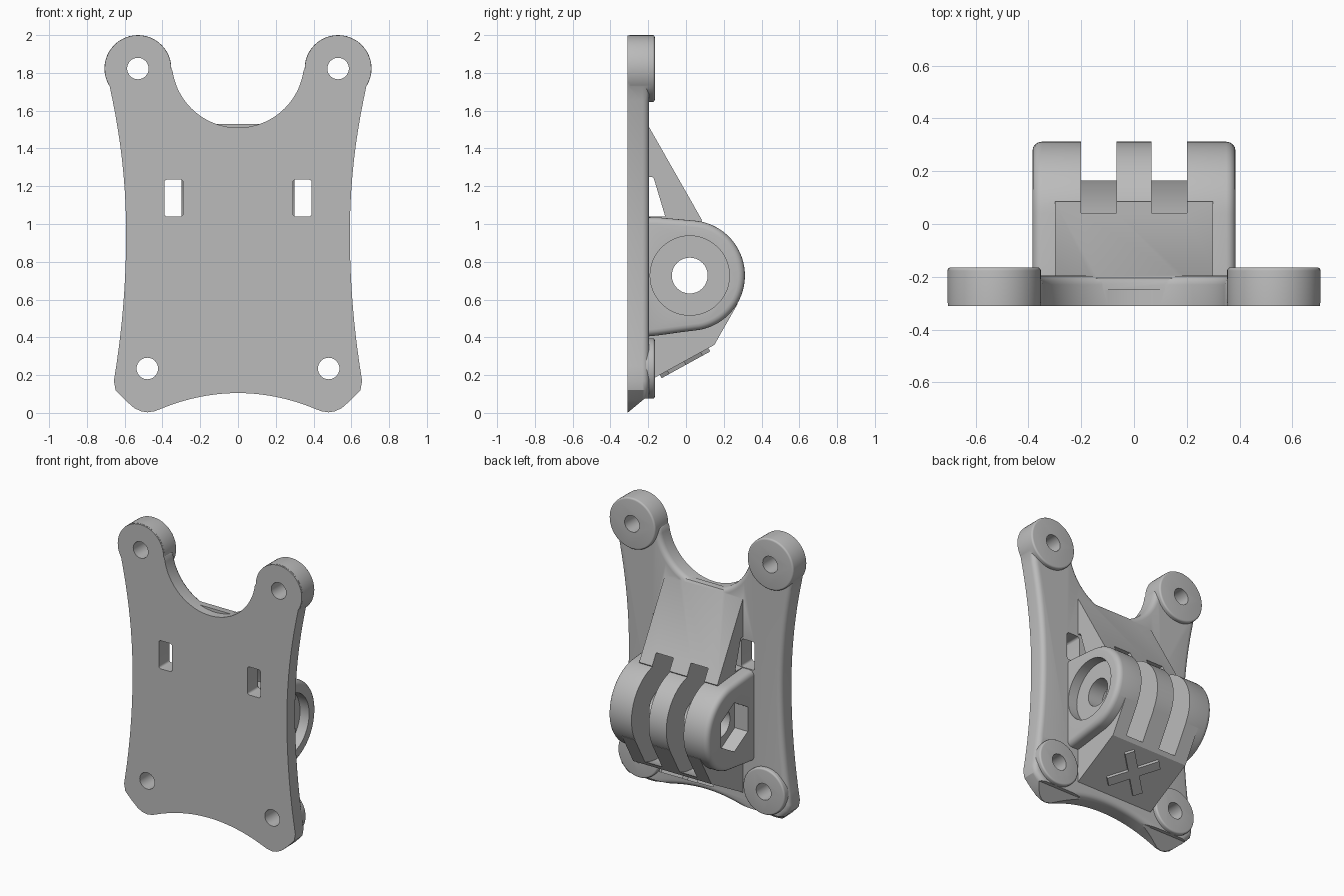
import bpy, bmesh
from math import sin, cos, radians, pi
from mathutils import Matrix, Vector

if "Cube" in bpy.data.objects:
    bpy.data.objects.remove(bpy.data.objects["Cube"], do_unlink=True)

grey = bpy.data.materials.new("plain_grey")
grey.use_nodes = True
grey.diffuse_color = (0.5, 0.5, 0.5, 1)
grey.node_tree.nodes["Principled BSDF"].inputs["Base Color"].default_value = (0.5, 0.5, 0.5, 1)


def arc(cx, cz, r, start, end, n):
    steps = [radians(start + (end - start) * i / n) for i in range(n + 1)]
    return [(cx + r * cos(a), cz + r * sin(a)) for a in steps]


def prism(name, pts, axis, lo, hi, round_at=(), width=0.03):
    """Extrude a profile along x (points are y, z) or y (points are x, z)."""
    place = (lambda p, d: (d, p[0], p[1])) if axis == "x" else (lambda p, d: (p[0], d, p[1]))
    bm = bmesh.new()
    rings = {d: [bm.verts.new(place(p, d)) for p in pts] for d in (lo, hi)}
    caps = {d: bm.faces.new(ring) for d, ring in rings.items()}
    a, b = rings[lo], rings[hi]
    for i in range(len(pts)):
        bm.faces.new((a[i - 1], a[i], b[i], b[i - 1]))
    bmesh.ops.recalc_face_normals(bm, faces=bm.faces)
    rims = [e for d in round_at for e in caps[d].edges]
    if rims:
        bmesh.ops.bevel(bm, geom=rims, offset=width, segments=4, profile=0.5, affect="EDGES")
    return finish(name, bm)


def finish(name, bm):
    mesh = bpy.data.meshes.new(name)
    bm.to_mesh(mesh)
    bm.free()
    mesh.materials.append(grey)
    obj = bpy.data.objects.new(name, mesh)
    bpy.context.collection.objects.link(obj)
    return obj


def combine(target, tool, operation):
    mod = target.modifiers.new("combine", "BOOLEAN")
    mod.operation, mod.solver, mod.object = operation, "EXACT", tool
    bpy.context.view_layer.objects.active = target
    bpy.ops.object.modifier_apply(modifier=mod.name)
    bpy.data.objects.remove(tool, do_unlink=True)


def add(target, tool):
    combine(target, tool, "UNION")


def cut(target, tool):
    combine(target, tool, "DIFFERENCE")


FRONT, BACK, BOSS_BACK = -0.31, -0.195, -0.165
PIN_Y, PIN_Z = 0.02, 0.727

# Plate outline: right half, then mirrored
half = arc(0, 1.86, 0.35, -90, -8, 20)
half += arc(0.53, 1.823, 0.176, 180, -32, 32)
for i in range(1, 21):
    z = 1.729 - 1.56 * i / 20
    half.append((0.592 + (0.145 if z > 0.95 else 0.107) * (z - 0.95) ** 2, z))
half += [(0.648, 0.12), (0.60, 0.07), (0.55, 0.026), (0.515, 0.009), (0.48, 0.003), (0.44, 0.009)]
half += [(0.41 * (1 - i / 12), 0.105 - 0.5 * (0.41 * (1 - i / 12)) ** 2) for i in range(13)]
outline = half + [(-x, z) for x, z in reversed(half[1:-1])]
plate = prism("mount_plate", outline, "y", FRONT, BACK, (BACK,), 0.035)

# Screw bosses at the four corners
corners = [(s * x, z, r) for s in (-1, 1) for x, z, r in ((0.53, 1.823, 0.177), (0.48, 0.235, 0.16))]
for x, z, r in corners:
    add(plate, prism("boss", arc(x, z, r, 0, 352.5, 47), "y", FRONT + 0.01, BOSS_BACK, (BOSS_BACK,), 0.012))

# Sloped underside of the lower tips
cut(plate, prism("tip_cutter", [(FRONT, 0), (-0.22, 0.075), (-0.1, 0.075), (-0.1, -0.1), (FRONT, -0.1)],
                 "x", -1, 1))

# Screw holes and strap windows
for x, z, r in corners:
    cut(plate, prism("hole_cutter", arc(x, z, 0.057, 0, 348.75, 31), "y", -0.5, 0))
for s in (-1, 1):
    window = []
    for cx, cz, start in ((0.375, 1.22, 0), (0.305, 1.22, 90), (0.305, 1.055, 180), (0.375, 1.055, 270)):
        window += arc(s * cx, cz, 0.015, start, start + 90, 4) if s > 0 else \
            [(-x, z) for x, z in arc(cx, cz, 0.015, start, start + 90, 4)]
    cut(plate, prism("window_cutter", window, "y", -0.5, 0))

# Hinge hub with rounded outer edges
hub = [(-0.25, 1.037), (-0.15, 1.035)] + arc(PIN_Y, PIN_Z, 0.292, 86, -80, 40)
hub += [(-0.02, 0.428), (-0.15, 0.41), (-0.25, 0.40)]
hinge = prism("hinge", hub, "x", -0.385, 0.385, (-0.385, 0.385), 0.035)

# Upper brace with the strap tunnel behind it
brace = prism("brace", [(-0.25, 1.53), (-0.205, 1.53), (0.085, 1.02), (0, 0.9), (-0.25, 0.9)], "x", -0.3, 0.3)
cut(brace, prism("tunnel_cutter", [(-0.3, 1.04), (-0.11, 1.04), (-0.17, 1.24), (-0.18, 1.25), (-0.3, 1.25)],
                 "x", -1, 1))
add(hinge, brace)

# Lower brace
add(hinge, prism("lower_brace", [(-0.25, 0.14), (0.15, 0.36), (0.275, 0.58), (0.15, 0.58), (-0.25, 0.5)],
                 "x", -0.3, 0.3))

# Two knuckle slots, pin hole, round recess and hexagonal recess
slot = arc(PIN_Y, PIN_Z, 0.37, -125, 125, 40)
for lo, hi in ((-0.2, -0.067), (0.067, 0.2)):
    cut(hinge, prism("slot_cutter", slot, "x", lo, hi))
for r, n, turn, lo, hi in ((0.095, 32, 0, -1, 1), (0.21, 48, 0, 0.315, 1), (0.17, 6, 30, -1, -0.285)):
    ring = arc(PIN_Y, PIN_Z, r, turn, turn + 360 - 360 / n, n - 1)
    cut(hinge, prism("pin_cutter", ring, "x", lo, hi))

# Raised cross on the lower brace
along = Vector((0, 0.4, 0.22)).normalized()
side = Vector((1, 0, 0))
out = Vector((0, along.z, -along.y))
frame = Matrix((side, along, out)).transposed().to_4x4()
centre = Matrix.Translation((0, -0.01, 0.272))
bars = []
for turn in (pi / 4, -pi / 4):
    bm = bmesh.new()
    bmesh.ops.create_cube(bm, size=1, matrix=centre @ frame @ Matrix.Rotation(turn, 4, "Z")
                          @ Matrix.Diagonal((0.35, 0.065, 0.04, 1)))
    bmesh.ops.recalc_face_normals(bm, faces=bm.faces)
    bars.append(finish("raised_cross", bm))
add(bars[0], bars[1])

add(plate, hinge)
plate.name = "mount_body"

# Smooth the curved faces, keep the edges crisp
for obj in (plate, bars[0]):
    bpy.ops.object.select_all(action="DESELECT")
    obj.select_set(True)
    bpy.context.view_layer.objects.active = obj
    bpy.ops.object.shade_smooth_by_angle(angle=radians(30))
